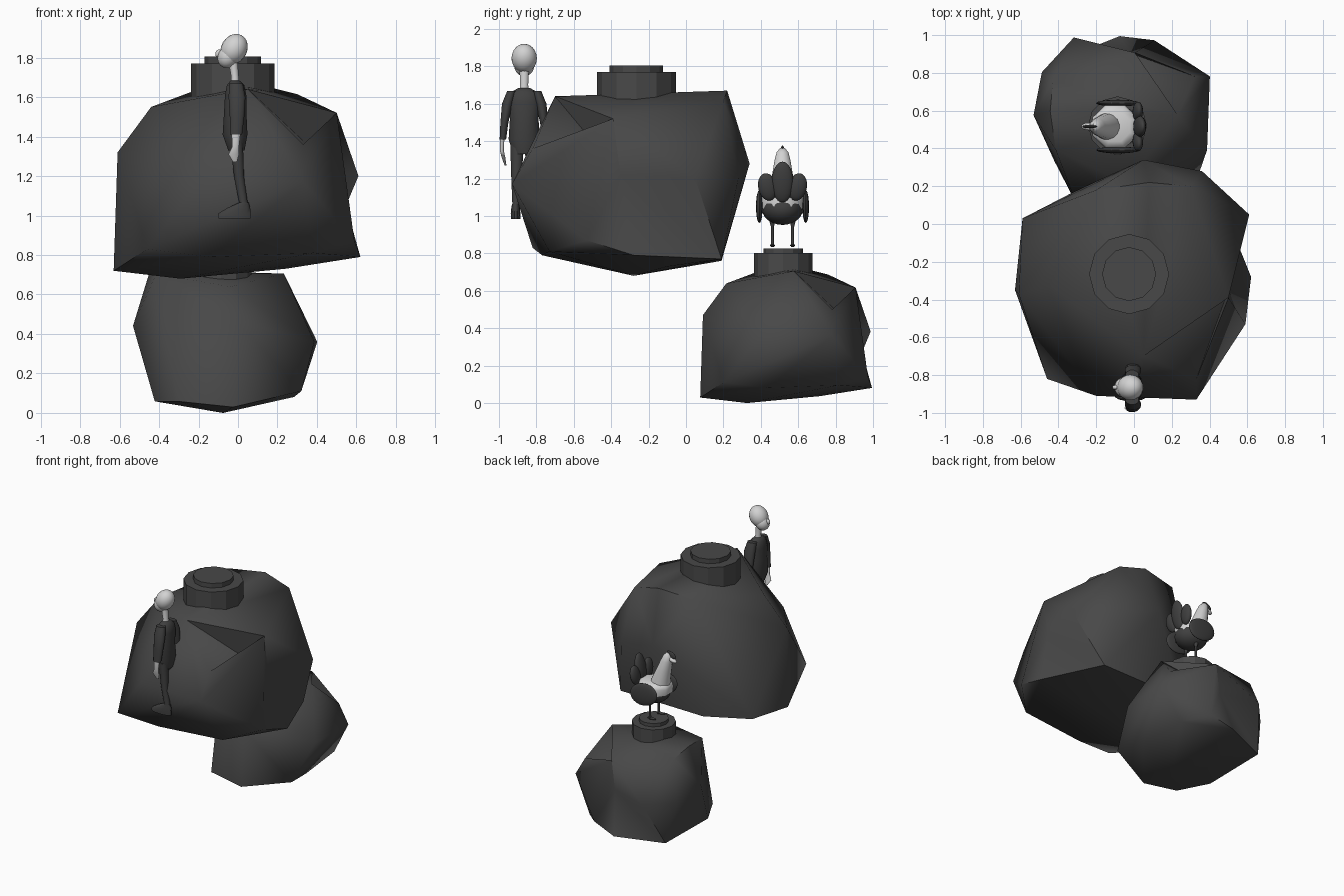
import bpy, bmesh, math
from mathutils import Vector, Matrix

cube = bpy.data.objects.get("Cube")
if cube:
    bpy.data.objects.remove(cube, do_unlink=True)


def material(name, v):
    m = bpy.data.materials.new(name)
    m.use_nodes = True
    m.diffuse_color = (v, v, v, 1)
    m.node_tree.nodes["Principled BSDF"].inputs["Base Color"].default_value = (v, v, v, 1)
    return m


STONE = material("charcoal stone", 0.065)
CLOTH = material("dark cloth", 0.05)
LIGHT = material("pale grey", 0.65)


def finish(name, bm, mat, angle=50):
    bmesh.ops.recalc_face_normals(bm, faces=bm.faces)
    me = bpy.data.meshes.new(name)
    bm.to_mesh(me)
    bm.free()
    ob = bpy.data.objects.new(name, me)
    bpy.context.collection.objects.link(ob)
    me.materials.append(mat)
    bpy.ops.object.select_all(action='DESELECT')
    ob.select_set(True)
    bpy.context.view_layer.objects.active = ob
    bpy.ops.object.shade_smooth_by_angle(angle=math.radians(angle))
    return ob


def ellipsoid(name, loc, radii, mat, tilt=0, roll=0):
    bm = bmesh.new()
    bmesh.ops.create_uvsphere(bm, u_segments=20, v_segments=12, radius=1)
    turn = Matrix.Rotation(math.radians(tilt), 4, 'Y') @ Matrix.Rotation(math.radians(roll), 4, 'X')
    bm.transform(Matrix.Translation(loc) @ turn @ Matrix.Diagonal((*radii, 1)))
    return finish(name, bm, mat)


def loft(name, rings, mat, sides=12):
    """Stack of level elliptical rings: x, y, z, x radius, y radius."""
    bm = bmesh.new()
    loops = []
    for x, y, z, rx, ry in rings:
        loops.append([bm.verts.new((x + rx * math.cos(math.tau * (i + .5) / sides),
                                    y + ry * math.sin(math.tau * (i + .5) / sides), z))
                      for i in range(sides)])
    for a, b in zip(loops, loops[1:]):
        for i in range(sides):
            j = (i + 1) % sides
            bm.faces.new((a[i], a[j], b[j], b[i]))
    bm.faces.new(loops[0])
    bm.faces.new(loops[-1])
    return finish(name, bm, mat)


# Boulders: one angular hull, repeated smaller and turned a quarter
BODY = [(-.63, -.35, .72), (-.61, -.37, 1.32), (-.46, -.82, .83), (-.59, .03, .76),
        (-.28, .19, .76), (.05, .34, 1.28), (.36, .28, 1.2), (.33, -.93, 1.17),
        (-.2, -.91, 1.17), (-.29, -.28, .68), (.38, -.73, .81), (.24, -.1, .73),
        (-.14, -.77, .79), (-.44, -.33, 1.55), (-.2, .18, 1.64), (.08, .22, 1.67),
        (.3, .2, 1.615)]
# Corners around the hollow on one flank, and its deepest point
RIM = [(.05, -.7, 1.64), (.5, -.39, 1.52), (.61, .05, 1.2), (.43, .19, .77),
       (.62, -.28, .79), (.59, -.53, .87), (.33, -.82, 1.36)]
HOLLOW = (.5, -.35, 1.22)


def boulder(prefix, matrix):
    bm = bmesh.new()
    for p in BODY:
        bm.verts.new(p)
    rim = {bm.verts.new(p) for p in RIM}
    res = bmesh.ops.convex_hull(bm, input=bm.verts)
    loose = {g for g in res["geom_interior"] + res["geom_unused"]
             if isinstance(g, bmesh.types.BMVert)}
    rim -= loose
    bmesh.ops.delete(bm, geom=list(loose), context='VERTS')
    # replace the faces inside the rim with a fan to the deep point
    flank = [f for f in bm.faces if set(f.verts) <= rim and f.calc_center_median().z > .85]
    bmesh.ops.delete(bm, geom=flank, context='FACES')
    deep = bm.verts.new(HOLLOW)
    for e in [e for e in bm.edges if e.is_boundary]:
        bm.faces.new((*e.verts, deep))
    bm.transform(matrix)
    finish(prefix + "_boulder", bm, STONE, 62)
    # stepped cap on top
    for part, r, lo, hi in (("cap_base", .212, 1.6, 1.77), ("cap_top", .143, 1.76, 1.805)):
        bm = bmesh.new()
        bmesh.ops.create_cone(bm, cap_ends=True, segments=12, radius1=r, radius2=r, depth=hi - lo)
        bm.transform(matrix @ Matrix.Translation((-.026, -.265, (lo + hi) / 2)))
        finish(prefix + "_" + part, bm, STONE, 20)


boulder("large", Matrix.Identity(4))
boulder("small", Matrix.Translation((-.282, .539, -.5)) @ Matrix.Rotation(math.pi / 2, 4, 'Z')
        @ Matrix.Scale(.735, 4))

# Standing figure, facing -x
PY = -.865
ellipsoid("head", (-.02, PY, 1.843), (.066, .068, .08), LIGHT, 28)
ellipsoid("jaw", (-.05, PY, 1.805), (.052, .054, .06), LIGHT, 28)
ellipsoid("nose", (-.1, PY, 1.822), (.014, .012, .02), LIGHT, 20)
loft("neck", [(-.015, PY, 1.65, .026, .03), (-.015, PY, 1.70, .02, .022),
              (-.025, PY, 1.78, .024, .026)], LIGHT)
loft("jacket", [(-.008, PY, 1.33, .042, .06), (-.015, PY, 1.41, .064, .085),
                (-.014, PY, 1.52, .058, .078), (-.012, PY, 1.61, .055, .088),
                (-.012, PY, 1.66, .045, .075), (-.015, PY, 1.685, .022, .03)], CLOTH, 16)
for side, s in (("left", -1), ("right", 1)):
    loft(side + "_sleeve", [(-.01, PY + s * .114, 1.41, .032, .018), (-.005, PY + s * .106, 1.5, .038, .022),
                            (-.005, PY + s * .09, 1.6, .044, .03),
                            (-.01, PY + s * .066, 1.668, .036, .026)], CLOTH)
    loft(side + "_forearm", [(-.015, PY + s * .1, 1.27, .01, .005), (-.022, PY + s * .11, 1.31, .028, .01),
                             (-.012, PY + s * .12, 1.35, .018, .011),
                             (-.01, PY + s * .118, 1.42, .024, .013)], LIGHT)
    loft(side + "_leg", [(.033, PY + s * .044, 1.0, .026, .022), (.028, PY + s * .044, 1.06, .022, .02),
                         (.005, PY + s * .042, 1.2, .026, .028),
                         (-.008, PY + s * .038, 1.38, .034, .038)], CLOTH)
    loft(side + "_shoe", [(-.018, PY + s * .046, .985, .085, .026), (-.016, PY + s * .046, 1.012, .085, .027),
                          (.005, PY + s * .046, 1.04, .058, .024),
                          (.03, PY + s * .046, 1.065, .026, .02)], CLOTH)

# Bird on the small boulder, facing -x
BY = .516
ellipsoid("bird_body", (-.09, BY, 1.04), (.12, .11, .088), CLOTH)
loft("bird_back", [(-.1, BY, 1.04, .125, .118), (-.1, BY, 1.09, .13, .125),
                   (-.1, BY, 1.115, .12, .115), (-.1, BY, 1.128, .085, .085)], LIGHT, 8)
loft("bird_neck", [(-.135, BY, 1.06, .075, .078), (-.15, BY, 1.15, .068, .066),
                   (-.175, BY, 1.23, .054, .055), (-.195, BY, 1.3, .042, .043),
                   (-.205, BY, 1.34, .032, .032), (-.21, BY, 1.362, .012, .014)], LIGHT, 16)
ellipsoid("beak", (-.24, BY, 1.315), (.042, .02, .016), LIGHT, -20)
ellipsoid("comb", (-.235, BY, 1.35), (.042, .009, .024), CLOTH, -25)
ellipsoid("tail_middle", (.03, BY, 1.18), (.028, .058, .112), CLOTH, 10)
for side, s in (("left", -1), ("right", 1)):
    ellipsoid(side + "_tail", (.02, BY + s * .08, 1.155), (.026, .05, .075), CLOTH, 8, -s * 12)
    ellipsoid(side + "_wing", (-.085, BY + s * .124, 1.05), (.118, .018, .085), CLOTH, 15)
    loft(side + "_bird_leg", [(-.09, BY + s * .054, .835, .009, .009), (-.09, BY + s * .054, .94, .008, .008),
                              (-.09, BY + s * .054, 1.0, .026, .026)], CLOTH, 8)
    ellipsoid(side + "_bird_foot", (-.105, BY + s * .054, .843), (.036, .014, .007), CLOTH)
